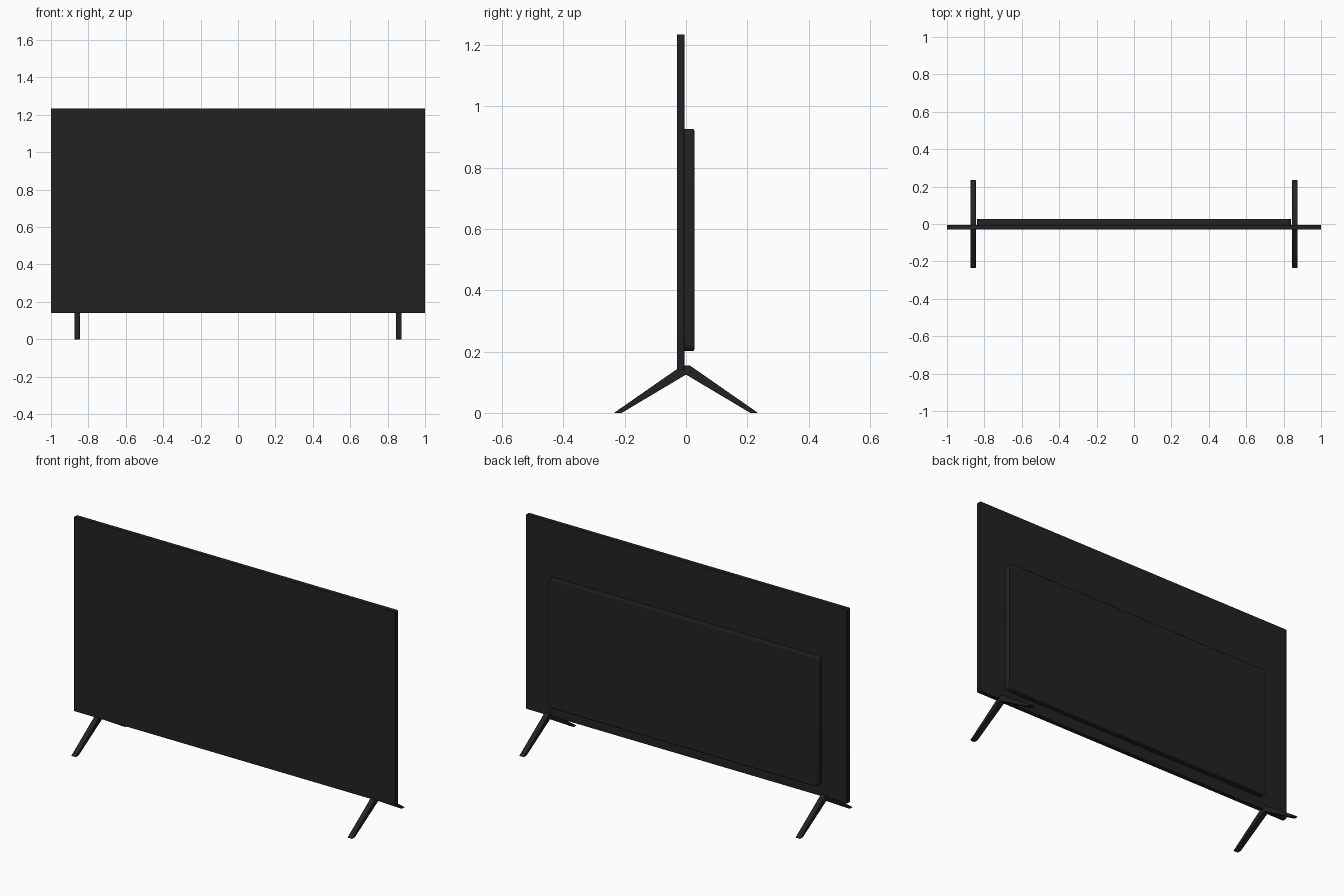
import bpy
import bmesh
import math

cube = bpy.data.objects.get("Cube")
if cube:
    bpy.data.objects.remove(cube, do_unlink=True)


def material(name, rgb):
    mat = bpy.data.materials.new(name)
    mat.use_nodes = True
    mat.diffuse_color = (*rgb, 1)
    bsdf = mat.node_tree.nodes["Principled BSDF"]
    bsdf.inputs["Base Color"].default_value = (*rgb, 1)
    bsdf.inputs["Roughness"].default_value = 0.5
    return mat


black = material("matte black", (0.016, 0.016, 0.016))


def extruded(name, outline, place, depth, bevel):
    """Extrude a 2D outline along the vector depth, then soften its edges."""
    bm = bmesh.new()
    face = bm.faces.new([bm.verts.new(place(a, b)) for a, b in outline])
    result = bmesh.ops.extrude_face_region(bm, geom=[face])
    moved = [v for v in result["geom"] if isinstance(v, bmesh.types.BMVert)]
    bmesh.ops.translate(bm, verts=moved, vec=depth)
    bmesh.ops.recalc_face_normals(bm, faces=bm.faces)
    mesh = bpy.data.meshes.new(name)
    bm.to_mesh(mesh)
    bm.free()
    mesh.materials.append(black)
    obj = bpy.data.objects.new(name, mesh)
    bpy.context.collection.objects.link(obj)
    mod = obj.modifiers.new("soft edges", "BEVEL")
    mod.width = bevel
    mod.segments = 2
    mod.limit_method = "ANGLE"
    bpy.ops.object.select_all(action="DESELECT")
    obj.select_set(True)
    bpy.context.view_layer.objects.active = obj
    bpy.ops.object.shade_smooth_by_angle(angle=math.radians(30))
    return obj


def rounded_rectangle(half_width, bottom, top, radius, steps=4):
    points = []
    corners = [(1, top, 0), (-1, top, 90), (-1, bottom, 180), (1, bottom, 270)]
    for side, z, start in corners:
        cx = side * (half_width - radius)
        cz = z - radius if z == top else z + radius
        for i in range(steps + 1):
            a = math.radians(start + 90 * i / steps)
            points.append((cx + radius * math.cos(a), cz + radius * math.sin(a)))
    return points


def slab(name, outline, front, back, bevel):
    return extruded(name, outline, lambda x, z: (x, front, z),
                    (0, back - front, 0), bevel)


# Thin display panel and the raised electronics housing behind it
slab("display_panel", rounded_rectangle(1.0, 0.14, 1.235, 0.004), -0.03, -0.005, 0.002)
slab("rear_housing", rounded_rectangle(0.84, 0.202, 0.927, 0.02), -0.008, 0.027, 0.005)

# Two splayed stands, each an upside-down V that tapers to the floor
half = [(0.012, 0.155), (0.235, 0.0), (0.21, 0.0), (0.0, 0.125)]
profile = half + [(-y, z) for y, z in reversed(half[:-1])]
for side, label in ((1, "left"), (-1, "right")):
    extruded(label + "_stand", profile, lambda y, z: (side * 0.86 - 0.015, y, z),
             (0.03, 0, 0), 0.002)
